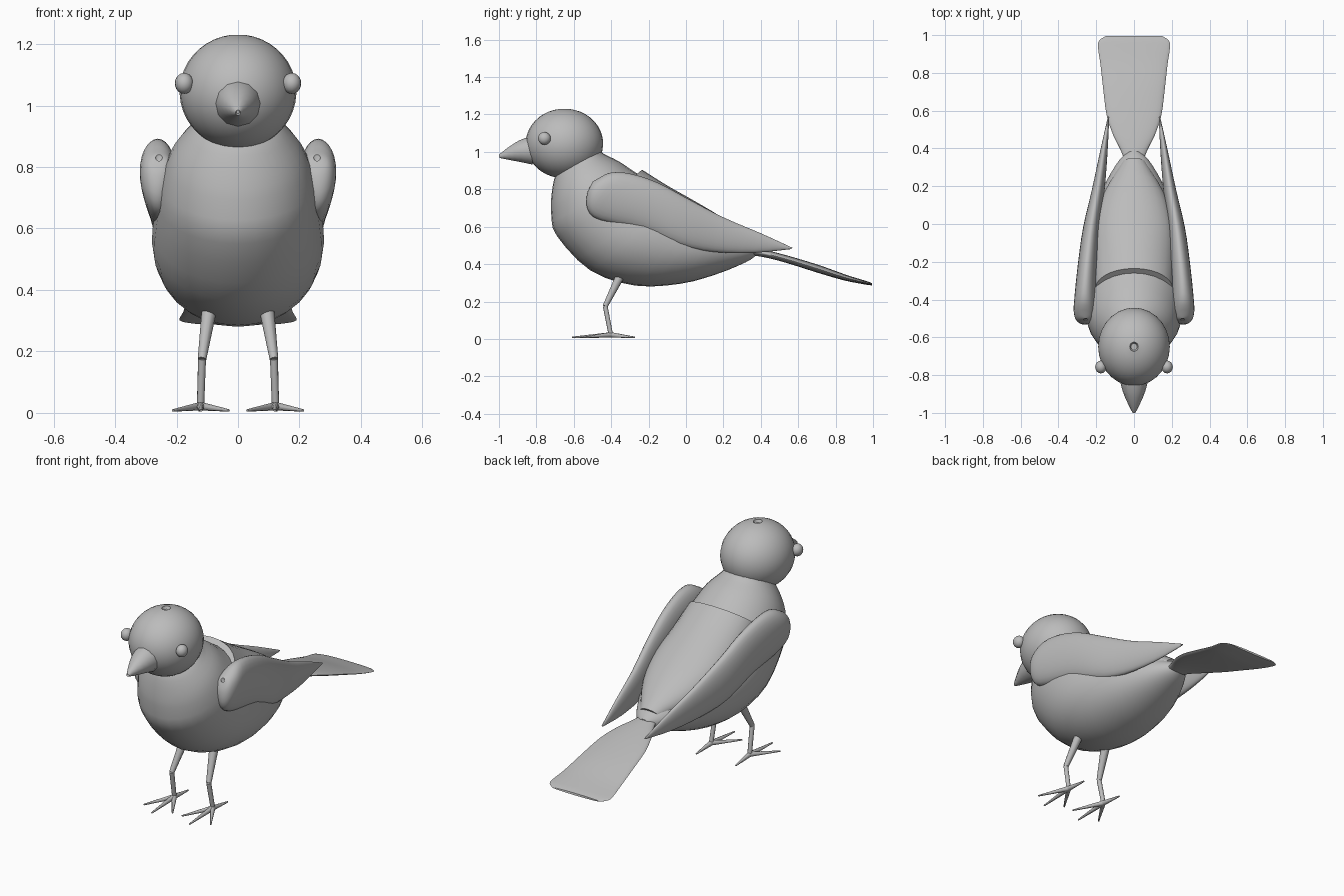
import bpy, bmesh
from math import sin, cos, pi, radians
from mathutils import Vector

cube = bpy.data.objects.get("Cube")
if cube:
    bpy.data.objects.remove(cube, do_unlink=True)

grey = bpy.data.materials.new("plain grey")
grey.use_nodes = True
grey.diffuse_color = (0.5, 0.5, 0.5, 1)
grey.node_tree.nodes["Principled BSDF"].inputs["Base Color"].default_value = (0.5, 0.5, 0.5, 1)


def finish(bm, name, angle=50):
    bmesh.ops.recalc_face_normals(bm, faces=bm.faces)
    mesh = bpy.data.meshes.new(name)
    bm.to_mesh(mesh)
    bm.free()
    mesh.materials.append(grey)
    ob = bpy.data.objects.new(name, mesh)
    bpy.context.collection.objects.link(ob)
    bpy.ops.object.select_all(action='DESELECT')
    ob.select_set(True)
    bpy.context.view_layer.objects.active = ob
    bpy.ops.object.shade_smooth_by_angle(angle=radians(angle))
    return ob


def blend(rings, steps):
    """Catmull-Rom interpolation between the rings."""
    out = []
    last = len(rings) - 1
    for i in range(last):
        a, b, c, d = (rings[max(0, min(last, i + k))] for k in (-1, 0, 1, 2))
        for s in range(steps):
            t = s / steps
            out.append([q + t / 2 * (r - p + t * (2*p - 5*q + 4*r - e + t * (3*(q - r) + e - p)))
                        for p, q, r, e in zip(a, b, c, d)])
    return out + [list(rings[-1])]


def loft(name, rings, sides=28, steps=3, side=1, pit=0.0):
    """Skin elliptical rings: upper y, z, lower y, z, centre x, half width."""
    bm = bmesh.new()
    loops = []
    for ty, tz, by, bz, x, w in blend(rings, steps):
        loop = []
        for k in range(sides):
            a = 2 * pi * k / sides
            m = (1 + cos(a)) / 2
            loop.append(Vector((side * (x + w * sin(a)), by + (ty - by) * m, bz + (tz - bz) * m)))
        loops.append(loop)
    if pit:  # small dimple sunk into the first end
        start = sum(loops[0], Vector()) / sides
        inward = (sum(loops[steps], Vector()) / sides - start).normalized() * pit
        loops.insert(0, [start + (p - start) * 0.7 + inward for p in loops[0]])
    verts = [[bm.verts.new(p) for p in loop] for loop in loops]
    for r, s in zip(verts, verts[1:]):
        for k in range(sides):
            n = (k + 1) % sides
            bm.faces.new((r[k], r[n], s[n], s[k]))
    bm.faces.new(verts[0])
    bm.faces.new(verts[-1])
    return finish(bm, name)


def rods(name, segments, side, sides=8):
    """Tapered rods, each given as start, end, start radius, end radius."""
    bm = bmesh.new()
    for a, b, r1, r2 in segments:
        a, b = (Vector((side * p[0], p[1], p[2])) for p in (a, b))
        made = bmesh.ops.create_cone(bm, cap_ends=True, segments=sides, radius1=r1,
                                     radius2=r2, depth=(b - a).length)["verts"]
        turn = (b - a).to_track_quat('Z', 'Y')
        for v in made:
            v.co = turn @ v.co + (a + b) / 2
    return finish(bm, name)


# Body from neck to rump
loft("body", [
    (-.46, 1.02, -.66, .92, 0, .12), (-.44, .99, -.70, .87, 0, .15),
    (-.36, .95, -.72, .76, 0, .21), (-.27, .89, -.72, .66, 0, .245),
    (-.16, .825, -.69, .55, 0, .265), (-.03, .745, -.51, .365, 0, .28),
    (.08, .68, -.27, .285, 0, .255), (.18, .62, -.03, .295, 0, .21),
    (.27, .57, .16, .345, 0, .15), (.35, .52, .32, .41, 0, .08),
    (.385, .49, .38, .45, 0, .03)])

# Raised back with a lip behind the neck
loft("back", [
    (-.235, .905, -.45, .72, 0, .205), (-.1, .82, -.3, .6, 0, .215),
    (.05, .735, -.1, .55, 0, .21), (.2, .645, .1, .48, 0, .165),
    (.35, .535, .3, .46, 0, .06)])

# Head with a small dimple at the crown
crown = [0.12 + (pi - 0.14) * i / 20 for i in range(21)]
loft("head", [(-.65 + .207 * sin(a), 1.045 + .186 * cos(a),
               -.65 - .207 * sin(a), 1.045 + .186 * cos(a), 0, .19 * sin(a)) for a in crown],
     steps=1, pit=0.015)

# Beak
loft("beak", [
    (-1.0, .985, -.997, .968, 0, .008), (-.95, 1.025, -.945, .957, 0, .034),
    (-.89, 1.062, -.88, .945, 0, .06), (-.83, 1.085, -.82, .932, 0, .075)],
     sides=12, steps=2, pit=0.01)

# Tail fan
loft("tail", [
    (.34, .495, .34, .45, 0, .05), (.40, .482, .40, .44, 0, .075),
    (.47, .465, .47, .425, 0, .11), (.58, .435, .575, .395, 0, .145),
    (.72, .392, .71, .352, 0, .163), (.85, .345, .845, .313, 0, .178),
    (.93, .32, .93, .296, 0, .19), (.97, .308, .97, .289, 0, .185),
    (.995, .298, .995, .286, 0, .15)])

for side, label in ((1, "left"), (-1, "right")):
    # Folded wing
    loft(label + "_wing", [
        (-.50, .84, -.51, .82, .257, .011), (-.475, .855, -.53, .77, .26, .04),
        (-.40, .89, -.525, .69, .262, .057), (-.29, .882, -.46, .635, .256, .058),
        (-.15, .835, -.24, .58, .243, .052), (0, .755, -.03, .50, .225, .044),
        (.2, .65, .15, .465, .19, .034), (.4, .565, .36, .46, .16, .02),
        (.57, .487, .56, .48, .135, .004)], side=side, pit=0.015)

    # Eye
    bm = bmesh.new()
    bmesh.ops.create_uvsphere(bm, u_segments=16, v_segments=10, radius=0.034)
    for v in bm.verts:
        v.co = Vector((v.co.x * 0.9 + side * .175, v.co.y - .757, v.co.z + 1.072))
    finish(bm, label + "_eye")

    # Leg and toes
    hip, knee, ankle = (.09, -.34, .36), (.117, -.432, .175), (.122, -.402, .022)
    rods(label + "_leg", [(hip, knee, .026, .014), (knee, ankle, .013, .012)], side, 10)
    tips = ((.12, -.61, .008), (.03, -.55, .008), (.212, -.55, .008), (.125, -.272, .008))
    rods(label + "_toes", [(ankle, tip, .014, .004) for tip in tips], side)
